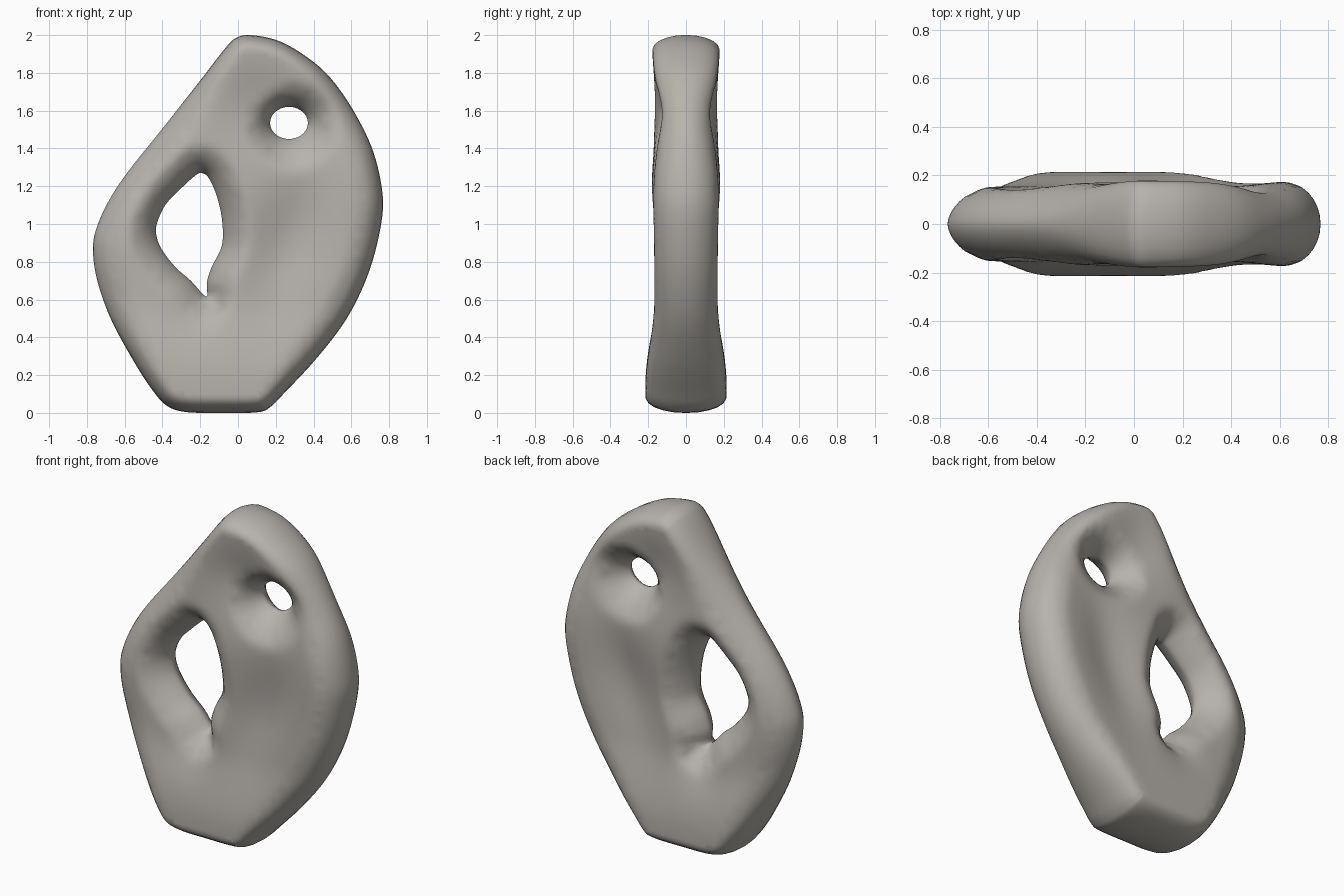
import bpy, bmesh, math
from mathutils import Vector
from mathutils.geometry import delaunay_2d_cdt

if "Cube" in bpy.data.objects:
    bpy.data.objects.remove(bpy.data.objects["Cube"])

# Control points (x, z) of the outer outline and the large opening
OUTLINE = [(0.07, 2.0), (0, 1.99), (-0.06, 1.94), (-0.2, 1.76), (-0.4, 1.505), (-0.58, 1.28),
           (-0.68, 1.13), (-0.745, 0.99), (-0.768, 0.87), (-0.745, 0.7), (-0.67, 0.49), (-0.55, 0.27),
           (-0.46, 0.13), (-0.38, 0.04), (-0.28, 0.005), (-0.1, 0), (0.1, 0.003), (0.17, 0.03),
           (0.25, 0.11), (0.4, 0.27), (0.55, 0.46), (0.65, 0.64), (0.72, 0.83), (0.765, 1.05),
           (0.76, 1.2), (0.717, 1.38), (0.645, 1.54), (0.55, 1.695), (0.45, 1.815), (0.32, 1.914),
           (0.2, 1.975)]
OPENING = [(-0.2, 1.27), (-0.24, 1.245), (-0.31, 1.18), (-0.385, 1.1), (-0.43, 1.0), (-0.43, 0.93),
           (-0.4, 0.86), (-0.33, 0.77), (-0.25, 0.7), (-0.168, 0.615), (-0.165, 0.69),
           (-0.14, 0.77), (-0.09, 0.87), (-0.08, 0.95), (-0.09, 1.06), (-0.12, 1.17), (-0.16, 1.25)]
EYE = Vector((0.27, 1.535))


def smooth_loop(pts, n):
    """Closed Catmull-Rom curve with n steps per control point."""
    p = [Vector(c) for c in pts]
    out = []
    for i in range(len(p)):
        a, b, c, d = p[i - 1], p[i], p[(i + 1) % len(p)], p[(i + 2) % len(p)]
        for k in range(n):
            t = k / n
            out.append(0.5 * (2 * b + (c - a) * t + (2 * a - 5 * b + 4 * c - d) * t * t
                              + (3 * b - a - 3 * c + d) * t ** 3))
    return out


def inside(q, loop):
    hit = False
    for i, b in enumerate(loop):
        a = loop[i - 1]
        if (a.y > q.y) != (b.y > q.y) and q.x < (b.x - a.x) * (q.y - a.y) / (b.y - a.y) + a.x:
            hit = not hit
    return hit


def distance(q, loop):
    best = 9.0
    for i, b in enumerate(loop):
        a = loop[i - 1]
        e = b - a
        t = max(0.0, min(1.0, (q - a).dot(e) / e.length_squared))
        best = min(best, (q - a - e * t).length)
    return best


def step(a, b, v):
    t = max(0.0, min(1.0, (v - a) / (b - a)))
    return t * t * (3 - 2 * t)


def rounded(s, p):
    s = min(1.0, max(0.0, s))
    return (1 - (1 - s) ** p) ** (1 / p)


def bump(q, x, z, rx, rz, angle=0.0):
    dx, dz = q.x - x, q.y - z
    c, s = math.cos(angle), math.sin(angle)
    return math.exp(-((dx * c + dz * s) / rx) ** 2 - ((dz * c - dx * s) / rz) ** 2)


outer = smooth_loop(OUTLINE, 5)
large = smooth_loop(OPENING, 4)
small = [EYE + Vector((0.1 * math.cos(a), 0.085 * math.sin(a)))
         for a in (2 * math.pi * i / 40 for i in range(40))]
loops = [outer, large, small]


def half_depth(q, d):
    """Half thickness of the stone at a point, from its distances to the rims."""
    z = q.y
    left = (1 - step(-0.5, -0.1, q.x)) * step(0.3, 0.7, z)
    depth = 0.172 + 0.043 * (1 - step(0.15, 0.6, z)) + 0.01 * step(1.6, 1.9, z) - 0.018 * left
    depth += 0.012 * bump(q, 0.1, 1.2, 0.8, 0.25)
    depth -= 0.025 * bump(q, 0.45, 1.55, 0.5, 0.22)
    depth -= 0.05 * bump(q, 0.28, 0.92, 0.18, 0.4, -0.35)
    depth -= 0.03 * bump(q, -0.2, 0.55, 0.14, 0.15)
    depth -= 0.025 * bump(q, 0.12, 1.65, 0.15, 0.2)
    side = step(0.0, 0.45, z) * (1 - step(1.5, 1.95, z))
    rim = rounded(d[0] / (0.08 + (0.08 + 0.03 * left) * side), 2.0 - 0.25 * left)
    # the small opening flares wider towards its lower right
    away = (q - EYE).normalized().dot(Vector((0.7, -0.7)))
    eye = rounded(d[2] / (0.145 + 0.045 * away), 1.4)
    return depth * rim * rounded(d[1] / 0.15, 1.45) * eye


def in_body(q):
    return inside(q, outer) and not inside(q, large) and not inside(q, small)


# Rim points first, then inset rings, then an interior grid
points, edges = [], []
for loop in loops:
    start, n = len(points), len(loop)
    points += loop
    edges += [(start + i, start + (i + 1) % n) for i in range(n)]

RINGS = (0.004, 0.014, 0.03, 0.05, 0.075)
for loop in loops:
    for i, c in enumerate(loop):
        t = loop[(i + 1) % len(loop)] - loop[i - 1]
        nrm = Vector((-t.y, t.x)).normalized()
        if not in_body(c + nrm * 0.004):
            nrm = -nrm
        for r in RINGS:
            q = c + nrm * r
            if in_body(q) and min(distance(q, l) for l in loops) > 0.9 * r:
                points.append(q)
G = 0.024
for j in range(int(2 / G)):
    for i in range(int(1.6 / G)):
        q = Vector((-0.8 + (i + 0.5 * (j % 2)) * G, j * G))
        if in_body(q) and min(distance(q, l) for l in loops) > 0.09:
            points.append(q)

flat, _, tris, *_ = delaunay_2d_cdt(points, edges, [], 0, 1e-5)

# Stone body: front and back skins sharing the rim vertices
bm = bmesh.new()
front, back, soft = [], [], []
for q in flat:
    d = [distance(q, l) for l in loops]
    if min(d) < 1e-4:
        v = bm.verts.new((q.x, 0, q.y))
        front.append(v)
        back.append(v)
    else:
        h = half_depth(q, d)
        front.append(bm.verts.new((q.x, -h, q.y)))
        back.append(bm.verts.new((q.x, h, q.y)))
        if min(d) > 0.085:
            soft += [front[-1], back[-1]]
for t in tris:
    if in_body(sum((flat[i] for i in t), Vector((0, 0))) / 3):
        for skin in (front, back):
            bm.faces.new([skin[i] for i in t])
# Soften creases away from the rims
for _ in range(3):
    bmesh.ops.smooth_vert(bm, verts=soft, factor=0.5, use_axis_y=True)
bmesh.ops.delete(bm, geom=[v for v in bm.verts if not v.link_faces], context='VERTS')
bmesh.ops.recalc_face_normals(bm, faces=bm.faces)
for f in bm.faces:
    f.smooth = True
mesh = bpy.data.meshes.new("stone_body")
bm.to_mesh(mesh)
bm.free()
stone = bpy.data.objects.new("stone_body", mesh)
bpy.context.collection.objects.link(stone)

mat = bpy.data.materials.new("warm_grey_stone")
mat.diffuse_color = (0.47, 0.445, 0.41, 1)
mat.use_nodes = True
mat.node_tree.nodes["Principled BSDF"].inputs["Base Color"].default_value = mat.diffuse_color
mesh.materials.append(mat)
